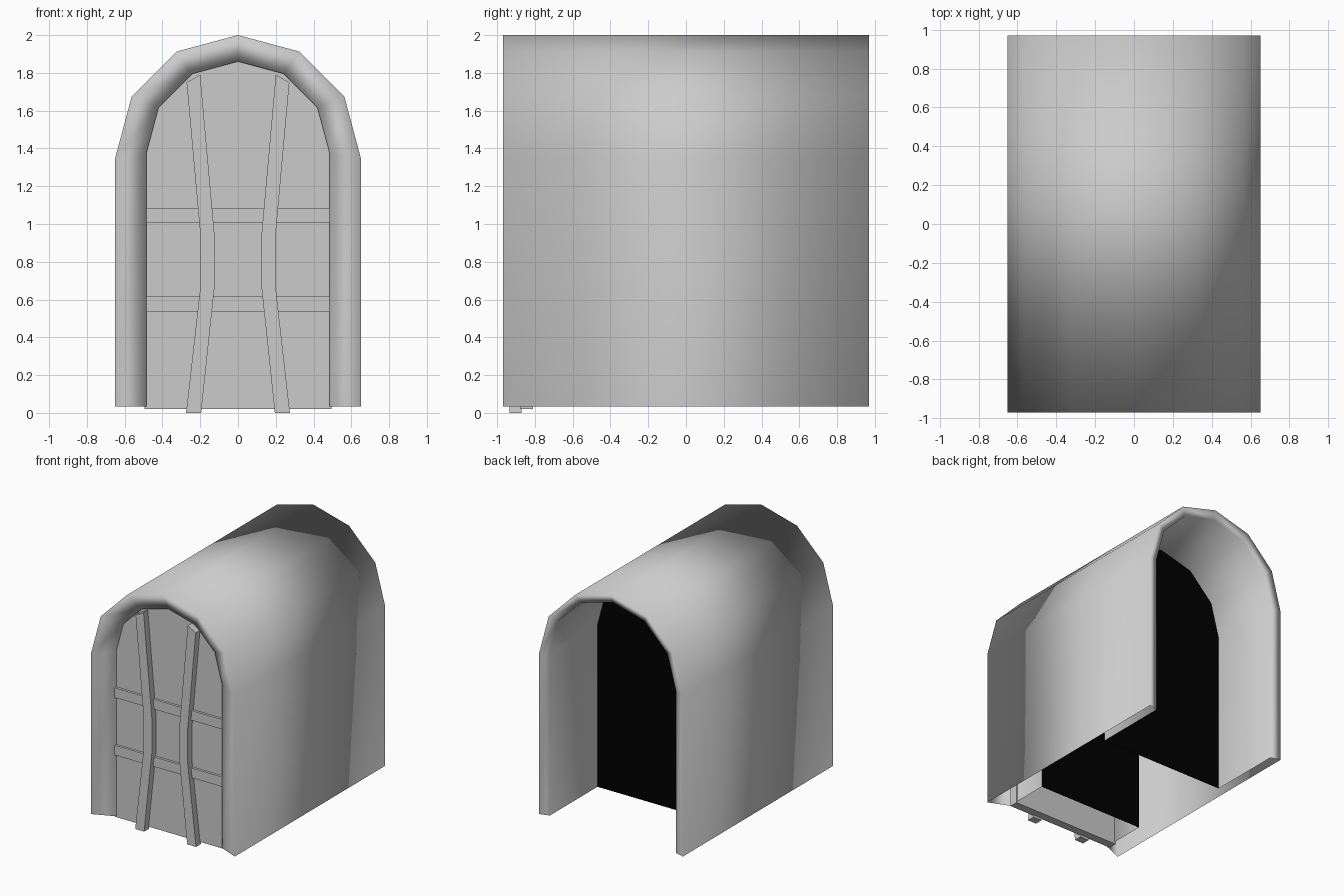
import bpy
import math

if "Cube" in bpy.data.objects:
    bpy.data.objects.remove(bpy.data.objects["Cube"], do_unlink=True)


def make_material(name, rgb):
    mat = bpy.data.materials.new(name)
    mat.use_nodes = True
    mat.diffuse_color = (*rgb, 1)
    mat.node_tree.nodes["Principled BSDF"].inputs["Base Color"].default_value = (*rgb, 1)
    return mat


grey = make_material("stone grey", (0.6, 0.6, 0.6))
black = make_material("void black", (0.0, 0.0, 0.0))


def make_object(name, verts, faces, mat, smooth=False):
    mesh = bpy.data.meshes.new(name)
    mesh.from_pydata(verts, [], faces)
    mesh.materials.append(mat)
    for poly in mesh.polygons:
        poly.use_smooth = smooth
    mesh.update()
    obj = bpy.data.objects.new(name, mesh)
    bpy.context.collection.objects.link(obj)
    return obj


def arch(radius, spring, bottom):
    """Arch outline in x, z: from the +x foot, over the top, to the -x foot."""
    curve = [(radius * math.cos(math.radians(a)), spring + radius * math.sin(math.radians(a)))
             for a in range(0, 181, 30)]
    return [(radius, bottom)] + curve + [(-radius, bottom)]


def extrude(name, outline, y0, y1, mat):
    """Solid from a counterclockwise x, z outline (as seen from the front)."""
    n = len(outline)
    verts = [(x, y, z) for y in (y0, y1) for x, z in outline]
    faces = [tuple(range(n)), tuple(reversed(range(n, 2 * n)))]
    faces += [(i, i + n, (i + 1) % n + n, (i + 1) % n) for i in range(n)]
    return make_object(name, verts, faces, mat)


# Tunnel shell: one smooth sheet that turns inward at both mouths
FOOT = 0.035
rings = [(0.485, 1.375, -0.52), (0.485, 1.375, -0.90), (0.65, 1.35, -0.97),
         (0.65, 1.35, 0.97), (0.57, 1.36, 0.945), (0.57, 1.36, 0.33)]
verts = [(x, y, z) for r, s, y in rings for x, z in arch(r, s, FOOT)]
n = len(verts) // len(rings)
faces = [(k * n + i, (k + 1) * n + i, (k + 1) * n + i + 1, k * n + i + 1)
         for k in range(len(rings) - 1) for i in range(n - 1)]
make_object("tunnel_shell", verts, faces, grey, smooth=True)

# Dark closing sheets at the inner ends of the two mouths
for name, (r, s, y), flip in (("front_void", rings[0], False), ("back_void", rings[-1], True)):
    outline = [(x, y, z) for x, z in arch(r, s, FOOT)]
    order = list(range(n))
    make_object(name, outline, [order[::-1] if flip else order], black)

# Door panel filling the front mouth
extrude("door_panel", arch(0.495, 1.375, 0.02), -0.88, -0.81, grey)

# Horizontal rails
for name, z in (("lower_rail", 0.535), ("upper_rail", 1.005)):
    extrude(name, [(-0.485, z), (0.485, z), (0.485, z + 0.08), (-0.485, z + 0.08)],
            -0.9, -0.87, grey)

# Bent upright posts, mirrored
post = [(0.195, 0), (0.275, 0), (0.2, 0.66), (0.2, 0.95), (0.272, 1.75),
        (0.2, 1.79), (0.125, 0.95), (0.125, 0.66)]
extrude("left_post", post, -0.935, -0.87, grey)
extrude("right_post", [(-x, z) for x, z in reversed(post)], -0.935, -0.87, grey)
